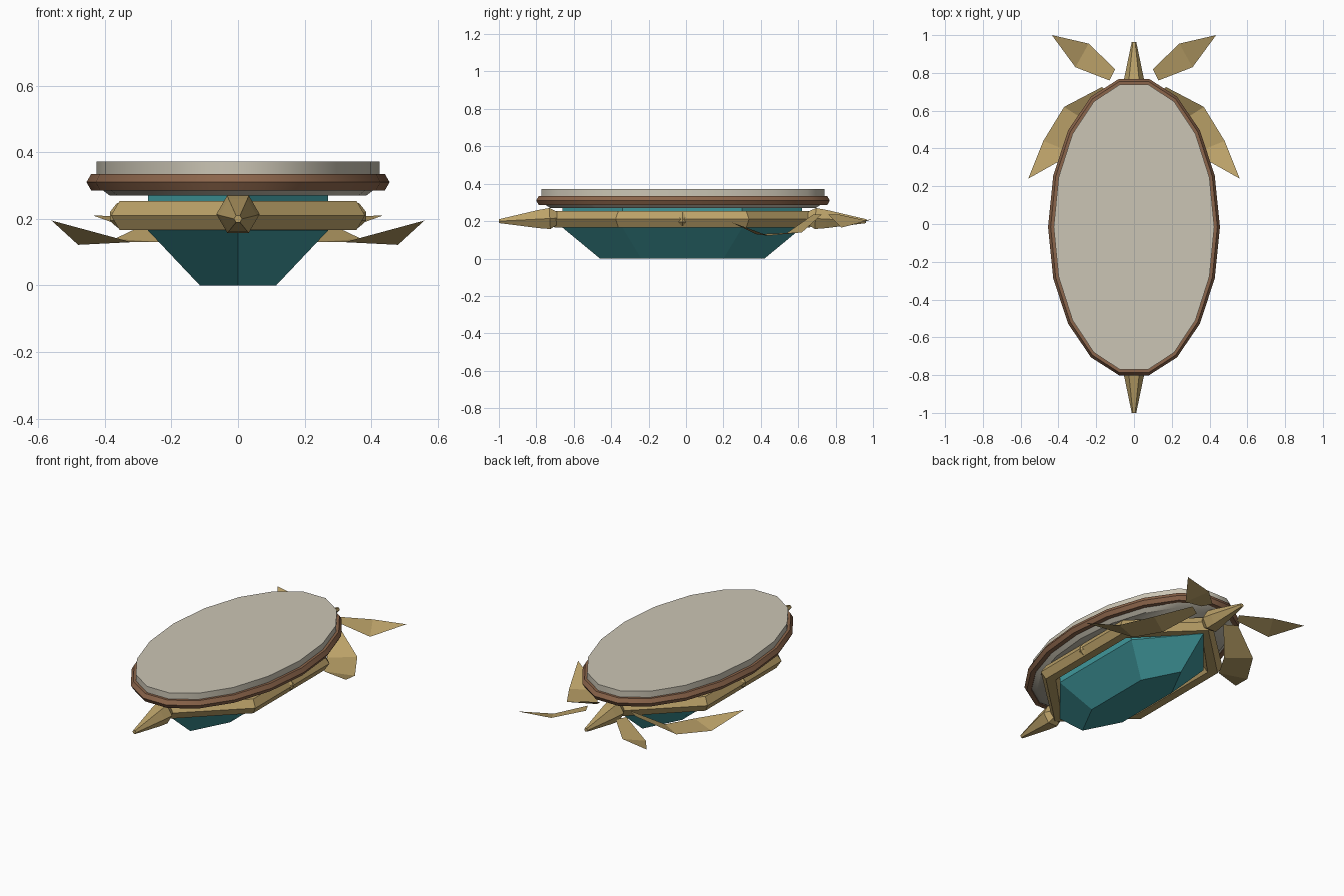
import bpy, bmesh
from math import sin, cos, pi, radians
from mathutils import Matrix

cube = bpy.data.objects.get("Cube")
if cube:
    bpy.data.objects.remove(cube, do_unlink=True)


def material(name, color):
    m = bpy.data.materials.new(name)
    m.use_nodes = True
    m.diffuse_color = (*color, 1)
    m.node_tree.nodes["Principled BSDF"].inputs["Base Color"].default_value = (*color, 1)
    return m


STONE = material("pale stone", (0.60, 0.56, 0.46))
BROWN = material("brown rim", (0.26, 0.13, 0.07))
GOLD = material("antique gold", (0.50, 0.36, 0.14))
TEAL = material("teal gem", (0.05, 0.31, 0.33))


def finish(name, bm, mat, smooth=None):
    mesh = bpy.data.meshes.new(name)
    bm.to_mesh(mesh)
    bm.free()
    mesh.materials.append(mat)
    ob = bpy.data.objects.new(name, mesh)
    bpy.context.collection.objects.link(ob)
    if smooth:
        bpy.ops.object.select_all(action='DESELECT')
        bpy.context.view_layer.objects.active = ob
        ob.select_set(True)
        bpy.ops.object.shade_smooth_by_angle(angle=radians(smooth))
    return ob


def loft(name, rings, sides, mat, phase=0, closed=False, matrix=None, smooth=None):
    """Skin elliptical rings (rx, ry, z); cap the ends or close into a torus."""
    bm = bmesh.new()
    loops = []
    for rx, ry, z in rings:
        angles = [phase + 2 * pi * i / sides for i in range(sides)]
        loops.append([bm.verts.new((rx * cos(a), ry * sin(a), z)) for a in angles])
    pairs = list(zip(loops, loops[1:]))
    if closed:
        pairs.append((loops[-1], loops[0]))
    else:
        bm.faces.new(loops[0])
        bm.faces.new(loops[-1])
    for lo, hi in pairs:
        for i in range(sides):
            j = (i + 1) % sides
            bm.faces.new((lo[i], lo[j], hi[j], hi[i]))
    bmesh.ops.recalc_face_normals(bm, faces=bm.faces)
    if matrix:
        bm.transform(matrix)
    return finish(name, bm, mat, smooth)


def tube(rx, ry, z, grow, height):
    """Six-sided cross-section swept around an ellipse."""
    return [(rx + grow * cos(k * pi / 3), ry + grow * cos(k * pi / 3),
             z + height * sin(k * pi / 3)) for k in range(6)]


def place(x, y, z, tilt=0):
    return Matrix.Translation((x, y, z)) @ Matrix.Rotation(radians(tilt), 4, 'X')


# Oval top plate and its rim
CY = -0.016
loft("top_plate", [(.385, .72, .27), (.425, .767, .30), (.425, .767, .372)],
     18, STONE, matrix=place(0, CY, 0), smooth=36)
loft("plate_rim", tube(.427, .769, .31, .028, .028), 18, BROWN,
     closed=True, matrix=place(0, CY, 0), smooth=36)

# Faceted gem held in a hexagonal frame
loft("gem", [(.132, .44, 0), (.312, .64, .165), (.312, .64, .272)],
     6, TEAL, phase=pi / 2, matrix=place(0, -.02, 0))
loft("gem_frame", tube(.382, .655, .21, .058, .05), 6, GOLD,
     phase=pi / 2, closed=True, matrix=place(0, -.02, 0))

# Spikes at both ends
spike = [(.04, .04, -.04), (.065, .065, 0), (.056, .056, .06), (.012, .012, .272)]
for name, y, tilt in (("front_spike", -.728, 93), ("back_spike", .692, -93)):
    loft(name, spike, 6, GOLD, matrix=place(0, y, .214, tilt))

# Side beads
bead = [(.008, .008, -.036), (.03, .03, -.015), (.03, .03, .01), (.008, .008, .038)]
for side, s in (("left", 1), ("right", -1)):
    loft(side + "_bead", bead, 6, GOLD, matrix=place(s * .355, -.02, .21))


def leaf(name, outer, inner, tip, s):
    """Thin bent blade between two edges that meet at a tip."""
    bm = bmesh.new()
    a, b = [[bm.verts.new((s * x, y, z)) for x, y, z in edge] for edge in (outer, inner)]
    for i in range(len(a) - 1):
        bm.faces.new((a[i], a[i + 1], b[i + 1], b[i]))
    t = bm.verts.new((s * tip[0], tip[1], tip[2]))
    bm.faces.new((a[-1], t, b[-1]))
    bmesh.ops.recalc_face_normals(bm, faces=bm.faces)
    if bm.faces[:][0].normal.z < 0:
        bmesh.ops.reverse_faces(bm, faces=bm.faces)
    return finish(name, bm, GOLD)


# Two pairs of leaves at the back
for side, s in (("left", 1), ("right", -1)):
    leaf(side + "_back_leaf",
         [(.10, .82, .235), (.24, .955, .205)],
         [(.13, .76, .235), (.31, .83, .165)], (.435, 1.0, .21), s)
    leaf(side + "_side_leaf",
         [(.17, .725, .235), (.37, .62, .14), (.48, .44, .122)],
         [(.10, .68, .235), (.23, .53, .13), (.32, .375, .13)], (.56, .24, .195), s)
